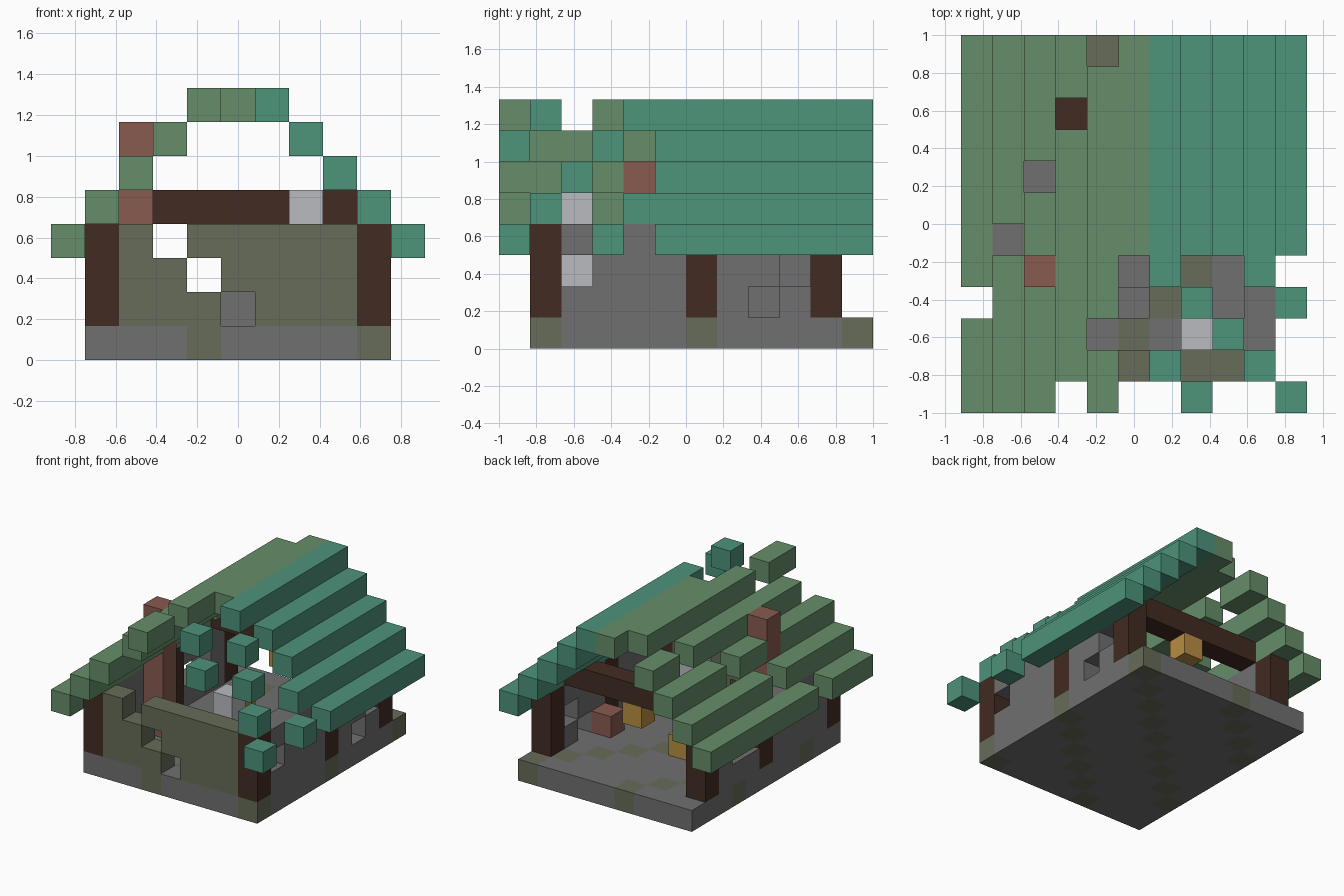
import bpy, bmesh
from mathutils import Vector

cube = bpy.data.objects.get("Cube")
if cube:
    bpy.data.objects.remove(cube, do_unlink=True)

U = 1 / 6                                  # edge of one block
ORIGIN = Vector((-5.5, -6, 0))             # grid corner, in blocks


def material(name, rgb):
    lin = [((c / 255 + 0.055) / 1.055) ** 2.4 for c in rgb] + [1]
    m = bpy.data.materials.new(name)
    m.use_nodes = True
    m.diffuse_color = lin
    m.node_tree.nodes["Principled BSDF"].inputs["Base Color"].default_value = lin
    return m


GREEN = material("leaf green", (101, 141, 105))
TEAL = material("teal green", (77, 147, 122))
WOOD = material("dark wood", (66, 43, 34))
MOSS = material("mossy stone", (102, 108, 88))
STONE = material("grey stone", (112, 112, 112))
PALE = material("pale grey", (184, 187, 192))
BRICK = material("red brick", (137, 91, 80))
GOLD = material("lamp gold", (184, 141, 66))

AXES = [Vector(v) for v in ((1, 0, 0), (0, 1, 0), (0, 0, 1))]


def box(i, j, k):
    """All cells in the given ranges; a plain number is one cell."""
    r = [a if isinstance(a, range) else range(a, a + 1) for a in (i, j, k)]
    return {(x, y, z) for x in r[0] for y in r[1] for z in r[2]}


def blocks(name, cells, mats, rule=None):
    """Join cells into one mesh with only the outer faces kept."""
    bm = bmesh.new()
    for c in sorted(cells):
        centre = Vector(c) + Vector((.5, .5, .5)) + ORIGIN
        for a, n in enumerate(AXES):
            for s in (1, -1):
                if tuple(int(v) for v in Vector(c) + n * s) in cells:
                    continue
                p, q = AXES[(a + 1) % 3] * s, AXES[(a + 2) % 3]
                ring = [(-1, -1), (1, -1), (1, 1), (-1, 1)]
                f = bm.faces.new([bm.verts.new((centre + (n * s + p * u + q * v) / 2) * U)
                                  for u, v in ring])
                f.material_index = rule(*c) if rule else 0
    bmesh.ops.remove_doubles(bm, verts=bm.verts, dist=1e-4)
    me = bpy.data.meshes.new(name)
    bm.to_mesh(me)
    bm.free()
    for m in mats:
        me.materials.append(m)
    ob = bpy.data.objects.new(name, me)
    bpy.context.collection.objects.link(ob)
    return ob


# floor slab with diagonal mossy stones
blocks("floor", box(range(1, 10), range(1, 12), 0), [STONE, MOSS],
       lambda i, j, k: int((i - j) % 5 == 3))

# front wall with crumbled gaps
blocks("front_wall", box(range(2, 9), 1, range(1, 4))
       - {(5, 1, 1), (4, 1, 2), (3, 1, 3)}, [MOSS])

# side walls between the posts
WALL_GAPS = {
    "left": (9, {(9, 2, 2), (9, 8, 1), (9, 9, 2)}),
    "right": (1, {(1, 7, 2), (1, 8, 2)}),
}
for side, (i, gaps) in WALL_GAPS.items():
    wall = box(i, range(2, 10), range(1, 4)) - box(i, 6, range(1, 4)) - gaps
    blocks(side + "_wall", wall, [STONE])
    for label, j in (("front", 1), ("middle", 6), ("back", 10)):
        blocks(f"{side}_{label}_post", box(i, j, range(1, 4)), [WOOD])

# cross beam and hanging lamp
blocks("back_beam", box(range(2, 9), 9, 4), [WOOD])
blocks("hanging_lamp", box(5, 9, 3), [GOLD])

# roof: one stepped row per column, with missing blocks
ROOF_GAPS = {
    0: [3], 1: [5], 2: [4, 7], 3: [0, 9], 4: [2, 11],
    5: range(5), 6: [0, 2, 3], 7: [1, 2, 4],
    8: [0, 1, 3, 4], 9: [0, 2, 3], 10: [1, 2, 4],
}
for i, gaps in ROOF_GAPS.items():
    height = min(7, 8 - abs(i - 5))
    row = box(i, range(12), height) - {(i, j, height) for j in gaps}
    blocks(f"roof_row_{i + 1}", row, [GREEN if i < 6 else TEAL])

# chimney and things inside the room
blocks("chimney", box(2, 4, range(1, 7)), [BRICK])
blocks("pale_column", box(7, 2, range(1, 5)), [PALE])
blocks("brick_block", box(8, 7, 1), [BRICK])
blocks("floor_lamp", box(4, 7, 1), [GOLD])
blocks("fallen_stone", box(5, 3, 1), [STONE])
